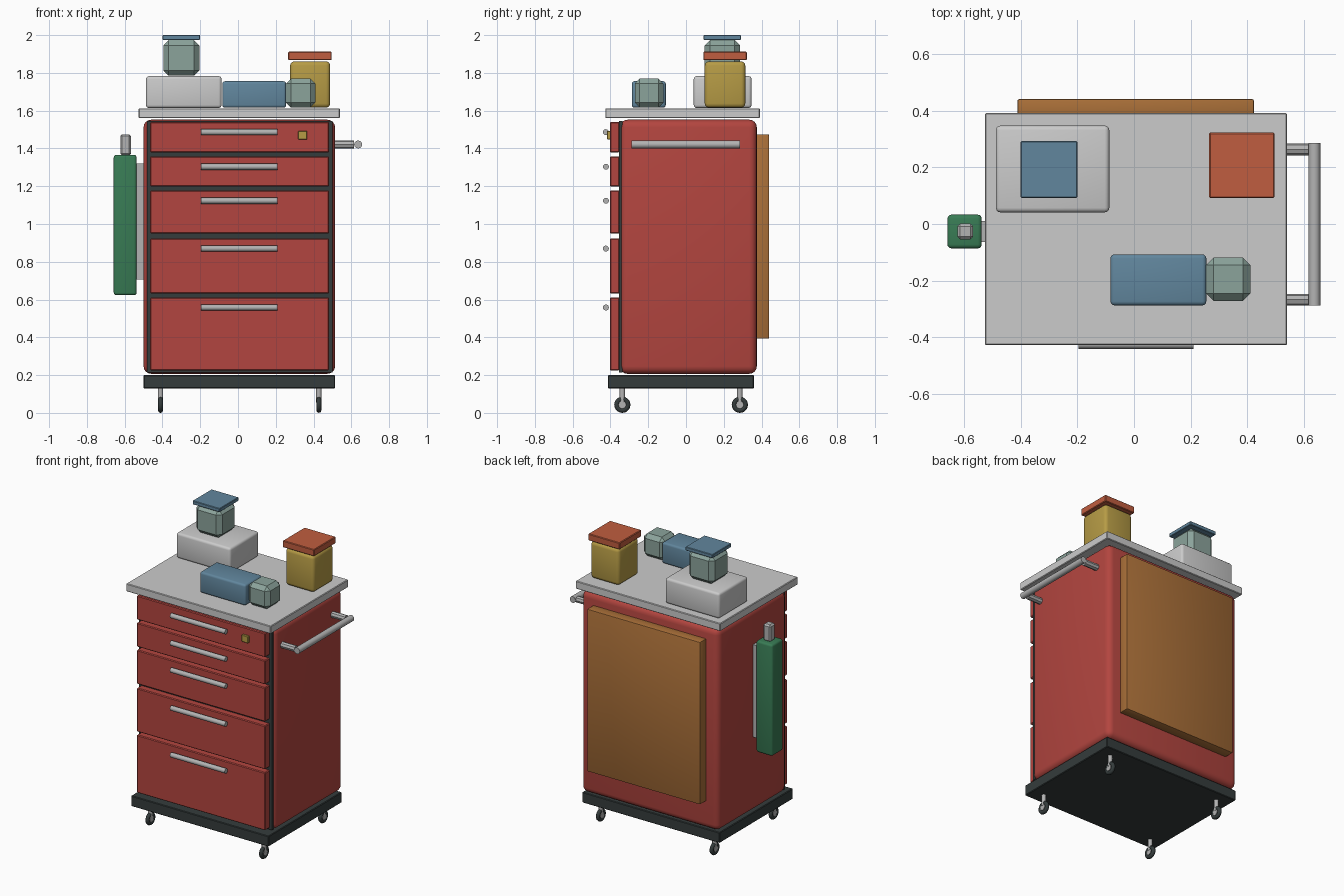
import bpy, bmesh, math
from mathutils import Matrix

if "Cube" in bpy.data.objects:
    bpy.data.objects.remove(bpy.data.objects["Cube"])

COLOURS = {
    "red": (0.45, 0.06, 0.05, 1), "dark": (0.035, 0.045, 0.045, 1),
    "wood": (0.40, 0.16, 0.04, 1), "green": (0.04, 0.20, 0.09, 1),
    "blue": (0.12, 0.24, 0.34, 1), "teal": (0.26, 0.37, 0.33, 1),
    "mustard": (0.47, 0.33, 0.06, 1), "rust": (0.53, 0.11, 0.05, 1),
    "steel": (0.45, 0.45, 0.45, 1),
}
MATS = {}


def finish(bm, name, colour, angle=30):
    me = bpy.data.meshes.new(name)
    bmesh.ops.recalc_face_normals(bm, faces=bm.faces)
    bm.to_mesh(me)
    bm.free()
    ob = bpy.data.objects.new(name, me)
    bpy.context.collection.objects.link(ob)
    if colour:
        if colour not in MATS:
            MATS[colour] = bpy.data.materials.new(colour)
            MATS[colour].diffuse_color = COLOURS[colour]
        me.materials.append(MATS[colour])
    bpy.ops.object.select_all(action='DESELECT')
    bpy.context.view_layer.objects.active = ob
    ob.select_set(True)
    bpy.ops.object.shade_smooth_by_angle(angle=math.radians(angle))
    return ob


def box(name, x, y, z, colour=None, bevel=0.0, segs=1):
    """Box from (min, max) ranges with optional rounded edges."""
    bm = bmesh.new()
    size = [r[1] - r[0] for r in (x, y, z)]
    mid = [(r[0] + r[1]) / 2 for r in (x, y, z)]
    bmesh.ops.create_cube(bm, size=1, matrix=Matrix.Translation(mid) @ Matrix.Diagonal((*size, 1)))
    if bevel:
        bmesh.ops.bevel(bm, geom=bm.edges[:], offset=bevel, segments=segs,
                        profile=0.5, affect='EDGES')
    return finish(bm, name, colour)


ROT = {"x": Matrix.Rotation(math.pi / 2, 4, 'Y'),
       "y": Matrix.Rotation(math.pi / 2, 4, 'X'), "z": Matrix.Identity(4)}


def rod(name, mid, r, length, axis, colour=None, sides=12):
    bm = bmesh.new()
    bmesh.ops.create_cone(bm, cap_ends=True, segments=sides, radius1=r, radius2=r, depth=length,
                          matrix=Matrix.Translation(mid) @ ROT[axis])
    return finish(bm, name, colour, 40)


def tyre(name, mid, major, minor):
    """Ring around the x axis, made by spinning a small circle."""
    bm = bmesh.new()
    bmesh.ops.create_circle(bm, segments=8, radius=minor,
                            matrix=Matrix.Translation((0, major, 0)))
    bmesh.ops.spin(bm, geom=bm.edges[:], cent=(0, 0, 0), axis=(1, 0, 0),
                   angle=math.tau, steps=20, use_merge=True)
    bmesh.ops.remove_doubles(bm, verts=bm.verts, dist=1e-5)
    bmesh.ops.translate(bm, vec=mid, verts=bm.verts)
    return finish(bm, name, "dark", 60)


# Cabinet body, plinth, worktop, dark frame behind the drawers
box("cabinet_body", (-0.50, 0.514), (-0.35, 0.375), (0.207, 1.552), "red", 0.04, 4)
box("plinth", (-0.50, 0.514), (-0.413, 0.36), (0.13, 0.20), "dark", 0.004)
box("worktop", (-0.526, 0.54), (-0.427, 0.391), (1.56, 1.612), None, 0.004)
box("drawer_frame", (-0.482, 0.499), (-0.355, -0.335), (0.215, 1.546), "dark")

# Drawers with bar handles
drawers = [(1.379, 1.54, 1.486), (1.198, 1.358, 1.303), (0.95, 1.177, 1.123),
           (0.632, 0.923, 0.87), (0.225, 0.611, 0.558)]
for i, (z0, z1, hz) in enumerate(drawers, 1):
    box(f"drawer_{i}", (-0.465, 0.482), (-0.403, -0.352), (z0, z1), "red", 0.005)
    rod(f"drawer_handle_{i}", (0.007, -0.424, hz), 0.016, 0.405, "x", "steel")
box("lock", (0.318, 0.366), (-0.418, -0.40), (1.447, 1.493), "mustard", 0.003)

# Casters
for sx, x in (("left", -0.41), ("right", 0.428)):
    for sy, y in (("front", -0.337), ("back", 0.285)):
        n = f"{sy}_{sx}_caster"
        tyre(n + "_tyre", (x, y, 0.043), 0.03, 0.013)
        rod(n + "_hub", (x, y, 0.043), 0.02, 0.022, "x", "steel")
        rod(n + "_stem", (x, y, 0.095), 0.014, 0.08, "z", "steel")

# Push bar on the right side
rod("push_bar", (0.636, -0.001, 1.421), 0.021, 0.573, "y", "steel")
for s, y in (("front", -0.267), ("back", 0.263)):
    rod(f"push_bar_bracket_{s}", (0.56, y, 1.421), 0.021, 0.11, "x", "steel", 8)

# Back board
box("back_board", (-0.411, 0.423), (0.37, 0.44), (0.393, 1.475), "wood", 0.006, 2)

# Canister on the left side
box("canister_bracket", (-0.54, -0.495), (-0.063, 0.01), (0.705, 1.32), "steel")
box("canister", (-0.658, -0.537), (-0.086, 0.033), (0.623, 1.366), "green", 0.014, 3)
box("canister_neck", (-0.623, -0.567), (-0.054, 0.002), (1.362, 1.475), "steel", 0.01)

# Items on the worktop
box("storage_box", (-0.487, -0.087), (0.041, 0.347), (1.614, 1.783), None, 0.016, 3)
box("cloth_roll", (-0.083, 0.255), (-0.287, -0.107), (1.616, 1.756), "blue", 0.014, 3)
box("small_jar", (0.254, 0.41), (-0.271, -0.119), (1.617, 1.769), "teal", 0.026)
box("large_tin", (0.276, 0.488), (0.099, 0.314), (1.616, 1.861), "mustard", 0.022, 3)
box("large_tin_lid", (0.265, 0.496), (0.092, 0.322), (1.867, 1.912), "rust", 0.004)
box("tall_jar", (-0.395, -0.205), (0.099, 0.286), (1.785, 1.973), "teal", 0.028)
box("tall_jar_lid", (-0.40, -0.20), (0.092, 0.292), (1.975, 2.0), "blue", 0.003)

for m in bpy.data.materials:
    if m.users and not m.is_grease_pencil:
        m.use_nodes = True
        m.node_tree.nodes["Principled BSDF"].inputs["Base Color"].default_value = m.diffuse_color
